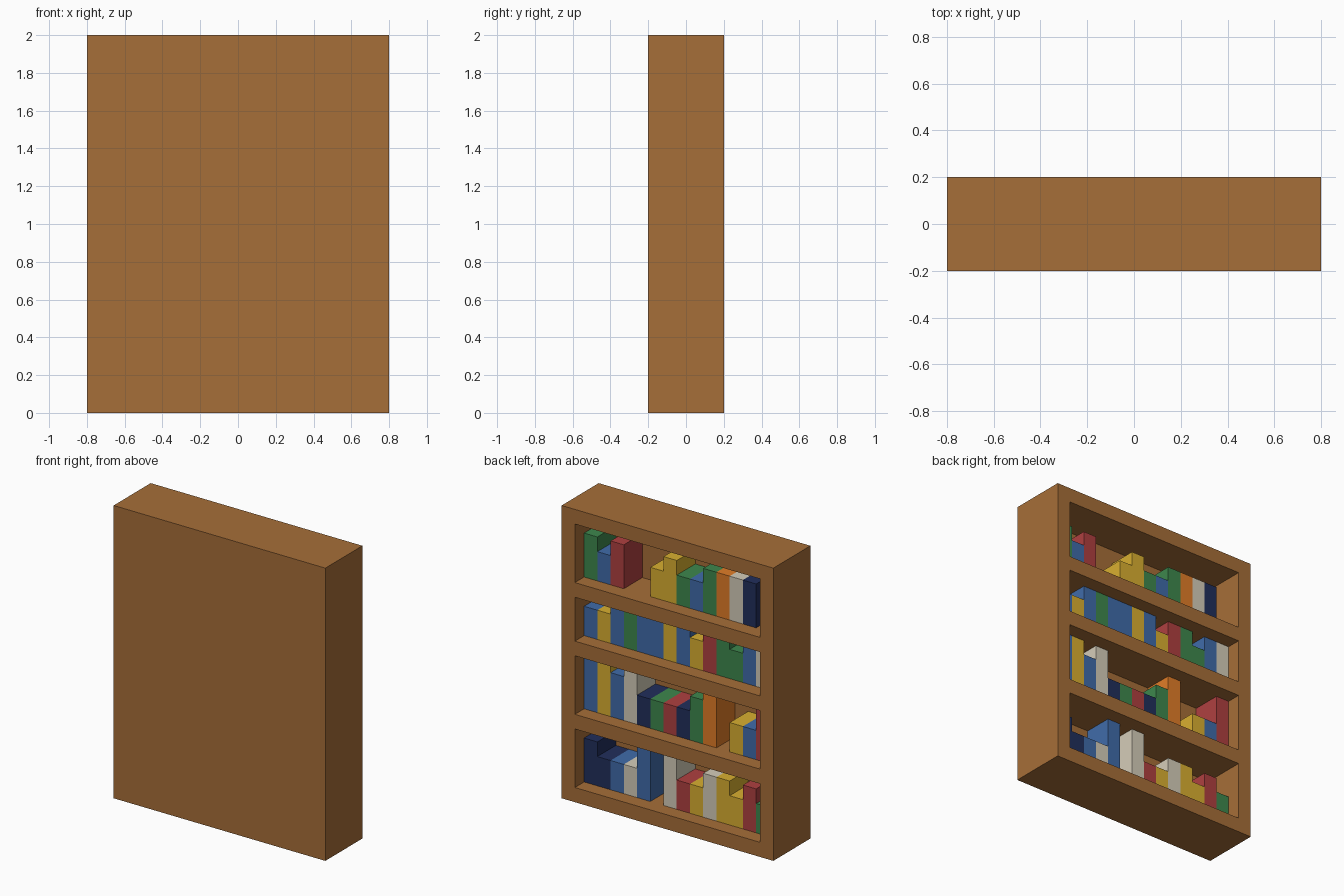
import bpy, bmesh
from mathutils import Matrix, Vector

if "Cube" in bpy.data.objects:
    bpy.data.objects.remove(bpy.data.objects["Cube"])

U = 0.1  # everything sits on a 0.1 unit grid


def material(name, rgb):
    """Material from 0-255 sRGB values."""
    m = bpy.data.materials.new(name)
    m.diffuse_color = [(c / 255) ** 2.2 for c in rgb] + [1.0]
    m.use_nodes = True
    m.node_tree.nodes["Principled BSDF"].inputs["Base Color"].default_value = m.diffuse_color
    return m


def boxes(name, spans, mat=None):
    """One object made of axis-aligned boxes given as (low corner, high corner)."""
    bm = bmesh.new()
    for lo, hi in spans:
        lo, hi = Vector(lo), Vector(hi)
        bmesh.ops.create_cube(bm, size=1, matrix=Matrix.Translation((lo + hi) / 2)
                              @ Matrix.Diagonal((*(hi - lo), 1)))
    me = bpy.data.meshes.new(name)
    bm.to_mesh(me)
    bm.free()
    if mat:
        me.materials.append(mat)
    ob = bpy.data.objects.new(name, me)
    bpy.context.collection.objects.link(ob)
    return ob


wood = material("wood", (165, 110, 59))
covers = {
    "G": material("green_cover", (64, 134, 78)),
    "B": material("blue_cover", (66, 107, 168)),
    "R": material("red_cover", (174, 66, 66)),
    "Y": material("yellow_cover", (216, 174, 52)),
    "W": material("cream_cover", (212, 204, 184)),
    "O": material("orange_cover", (224, 124, 44)),
    "N": material("navy_cover", (38, 50, 92)),
}

# Shelves: floor height, ceiling height, then books (cover + height in grid units)
# running from +x to -x as seen from the open side
shelves = [
    (1.5, 1.9, "G3 B2 R3 -- -- Y2 Y3 G2 B2 G3 O3 W3 N3 --"),
    (1.1, 1.4, "B2 Y2 B3 G3 B3 B3 Y3 B3 Y2 R3 G3 G2 B3 W3"),
    (0.6, 1.0, "B4 Y4 B3 W4 N2 G2 R2 N2 G3 O4 -- Y2 B2 R4"),
    (0.1, 0.5, "N3 N2 B2 W2 B4 -- W4 R2 Y2 W3 Y3 Y2 R3 G2"),
]

# Case: solid block with the four compartments cut in from the +y side
case = boxes("bookcase", [((-0.8, -0.2, 0), (0.8, 0.2, 2))], wood)
cutter = boxes("compartment_cutter",
               [((-0.7, -0.1, lo), (0.7, 0.3, hi)) for lo, hi, _ in shelves], wood)
cutter.hide_render = True
mod = case.modifiers.new("compartments", "BOOLEAN")
mod.operation, mod.solver, mod.object = "DIFFERENCE", "EXACT", cutter
bpy.context.view_layer.objects.active = case
bpy.ops.object.modifier_apply(modifier=mod.name)
bpy.data.objects.remove(cutter)

# Books: set one grid unit back from the opening, touching the rear panel
for row, (floor, _, books) in enumerate(shelves, 1):
    for col, code in enumerate(books.split()):
        if code == "--":
            continue
        x = 0.7 - col * U
        boxes(f"book_{row}_{col + 1}",
              [((x - U, -0.1, floor), (x, 0.1, floor + int(code[1]) * U))],
              covers[code[0]])
